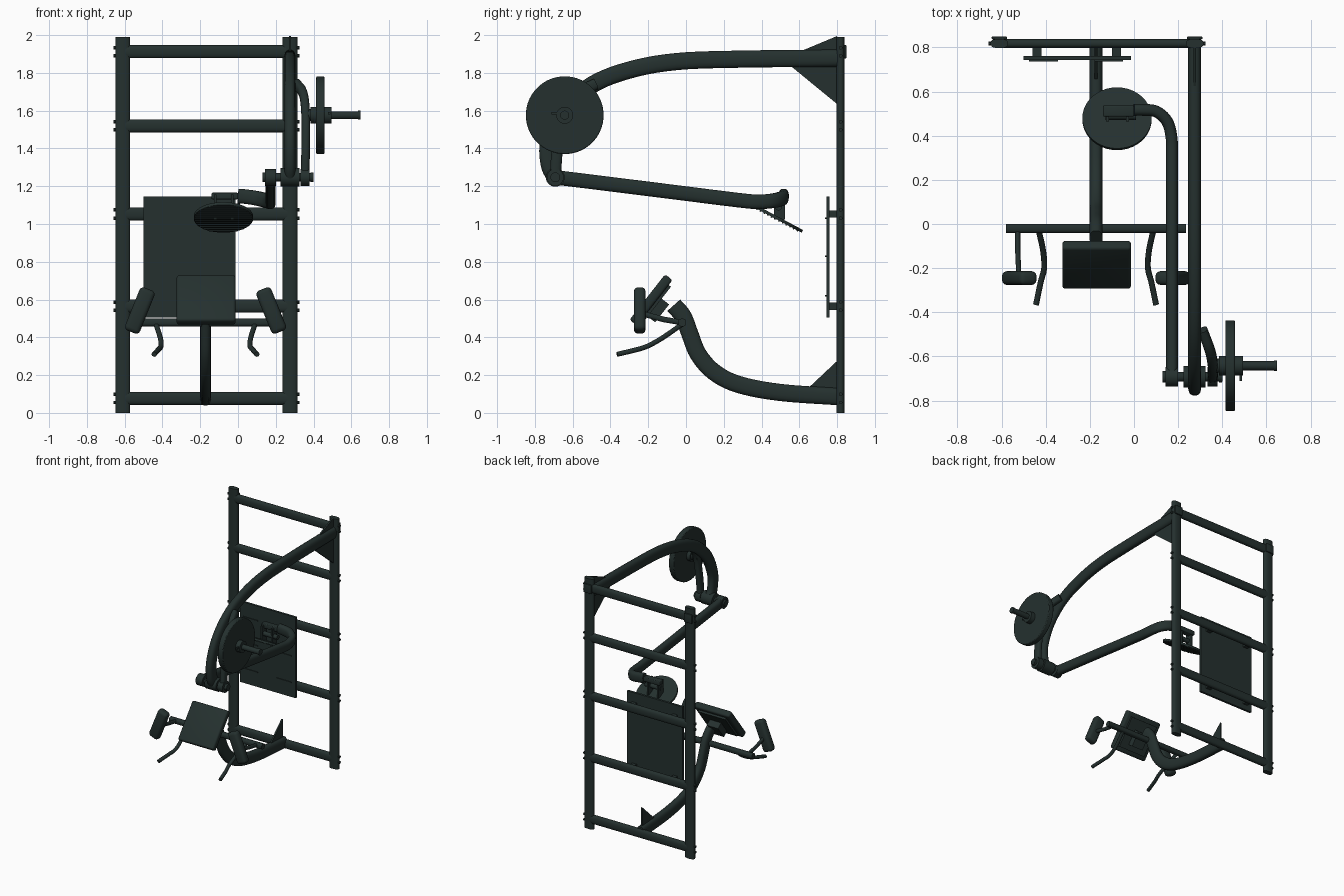
import bpy, bmesh, math
from mathutils import Vector, Matrix

if "Cube" in bpy.data.objects:
    bpy.data.objects.remove(bpy.data.objects["Cube"], do_unlink=True)

mat = bpy.data.materials.new("dark green grey")
COLOR = (0.018, 0.03, 0.028, 1)
mat.use_nodes = True
mat.diffuse_color = COLOR
mat.node_tree.nodes["Principled BSDF"].inputs["Base Color"].default_value = COLOR


def finish(name, bm, smooth=True):
    bmesh.ops.recalc_face_normals(bm, faces=bm.faces)
    mesh = bpy.data.meshes.new(name)
    bm.to_mesh(mesh)
    bm.free()
    mesh.materials.append(mat)
    ob = bpy.data.objects.new(name, mesh)
    bpy.context.collection.objects.link(ob)
    if smooth:
        bpy.ops.object.select_all(action='DESELECT')
        ob.select_set(True)
        bpy.context.view_layer.objects.active = ob
        bpy.ops.object.shade_smooth_by_angle(angle=math.radians(35))
    return ob


def spline(pts, steps):
    """Catmull-Rom curve through the points."""
    p = [Vector(q) for q in pts]
    p = [2 * p[0] - p[1]] + p + [2 * p[-1] - p[-2]]
    out = []
    for a, b, c, d in zip(p, p[1:], p[2:], p[3:]):
        for i in range(steps):
            t = i / steps
            out.append(0.5 * (2 * b + (c - a) * t + (2 * a - 5 * b + 4 * c - d) * t * t
                              + (3 * b - a - 3 * c + d) * t ** 3))
    return out + [p[-2]]


def tube(name, pts, ref, da, db, steps=1, sides=16, power=0.75):
    """Sweep an oval section; da is its size along ref, db across it."""
    path = spline(pts, steps)
    bm = bmesh.new()
    rings = []
    for i, p in enumerate(path):
        t = (path[min(i + 1, len(path) - 1)] - path[max(i - 1, 0)]).normalized()
        a = Vector(ref)
        a = (a - t * a.dot(t)).normalized()
        b = t.cross(a)
        ring = []
        for k in range(sides):
            ang = math.tau * (k + 0.5) / sides
            c, s = math.cos(ang), math.sin(ang)
            u = math.copysign(abs(c) ** power, c) * da / 2
            v = math.copysign(abs(s) ** power, s) * db / 2
            ring.append(bm.verts.new(p + a * u + b * v))
        rings.append(ring)
    for r, q in zip(rings, rings[1:]):
        for k in range(sides):
            n = (k + 1) % sides
            bm.faces.new((r[k], r[n], q[n], q[k]))
    bm.faces.new(rings[0])
    bm.faces.new(rings[-1])
    return finish(name, bm)


def rod(name, x0, x1, y, z, r, sides=24):
    """Round bar along x."""
    return tube(name, [(x0, y, z), (x1, y, z)], (0, 0, 1), 2 * r, 2 * r, sides=sides, power=1)


def box(name, size, loc, rot=None, bevel=0.0):
    bm = bmesh.new()
    bmesh.ops.create_cube(bm, size=1)
    bmesh.ops.scale(bm, vec=size, verts=bm.verts)
    if bevel:
        bmesh.ops.bevel(bm, geom=bm.edges[:], offset=bevel, segments=3, profile=0.5,
                        affect='EDGES')
    m = Matrix.Translation(loc) @ (rot or Matrix())
    bmesh.ops.transform(bm, matrix=m, verts=bm.verts)
    return finish(name, bm, bevel > 0)


def gusset(name, x, yz, thick=0.012):
    """Triangular plate in the yz plane."""
    bm = bmesh.new()
    f = bm.faces.new([bm.verts.new((x - thick / 2, y, z)) for y, z in yz])
    ext = bmesh.ops.extrude_face_region(bm, geom=[f])["geom"]
    bmesh.ops.translate(bm, vec=(thick, 0, 0),
                        verts=[v for v in ext if isinstance(v, bmesh.types.BMVert)])
    return finish(name, bm, False)


XR, XL, YF = -0.61, 0.275, 0.818
XM = -0.172            # middle of the seat unit

# Rear frame: posts, rungs and bolts
RUNGS = (1.912, 1.52, 1.053, 0.565, 0.077)
for side, x in (("right", XR), ("left", XL)):
    tube(side + "_post", [(x, YF, 0), (x, YF, 1.99)], (1, 0, 0), 0.08, 0.042)
    box(side + "_post_cap", (0.07, 0.012, 0.07), (x, 0.843, 1.912), bevel=0.004)
    out = -1 if x < 0 else 1
    for z in RUNGS:
        for dz in (-0.022, 0.022):
            rod(side + "_bolt", x + out * 0.036, x + out * 0.05, YF, z + dz, 0.01, 8)
for z in RUNGS:
    tube("rung", [(XR, YF, z), (XL, YF, z)], (0, 0, 1), 0.07, 0.042)

# Back board on stand-offs
box("back_board", (0.487, 0.018, 0.642), (-0.257, 0.752, 0.825))
for x in (-0.44, -0.08):
    for z in (1.053, 0.565):
        box("board_standoff", (0.04, 0.045, 0.038), (x, 0.78, z))
for x in (-0.41, -0.115):
    for z in (1.03, 0.83, 0.62):
        box("board_rib", (0.13, 0.008, 0.008), (x, 0.741, z))

# Fixed upper arm and its gussets
tube("upper_arm", [(XL, 0.82, 1.878), (XL, 0.3, 1.873), (XL, -0.05, 1.86), (XL, -0.3, 1.815),
                   (XL, -0.5, 1.735), (XL, -0.65, 1.6), (XL, -0.725, 1.44),
                   (XL, -0.725, 1.32), (XL, -0.695, 1.25)], (1, 0, 0), 0.06, 0.092, steps=5)
gusset("upper_gusset_low", XL, [(0.55, 1.84), (0.8, 1.84), (0.8, 1.635)])
gusset("upper_gusset_high", XL, [(0.62, 1.92), (0.8, 1.92), (0.8, 1.995)])

# Pivot
PY, PZ = -0.692, 1.247
rod("pivot_shaft", 0.13, 0.4, PY, PZ, 0.022)
rod("pivot_hub", 0.225, 0.325, PY, PZ, 0.05)
for x in (0.13, 0.385):
    rod("pivot_washer", x, x + 0.014, PY, PZ, 0.026)
rod("press_arm_hub", 0.143, 0.2, PY, PZ, 0.045)
rod("lever_hub", 0.332, 0.378, PY, PZ, 0.045)

# Weight lever, spindle and plate
tube("weight_lever", [(0.355, PY, PZ), (0.358, -0.68, 1.4), (0.358, -0.645, 1.58),
                      (0.345, -0.575, 1.69), (0.31, -0.48, 1.74)], (1, 0, 0),
     0.046, 0.06, steps=5)
WY, WZ = -0.642, 1.576
rod("weight_spindle", 0.34, 0.647, WY, WZ, 0.021)
rod("spindle_collar", 0.37, 0.39, WY, WZ, 0.032)
rod("plate_hub", 0.385, 0.495, WY, WZ, 0.045)
rod("spindle_tip", 0.635, 0.649, WY, WZ, 0.024)
plate = rod("weight_plate", 0.414, 0.458, WY, WZ, 0.206, 48)
mod = plate.modifiers.new("rounded rim", 'BEVEL')
mod.width, mod.segments = 0.006, 2
box("collar_pin", (0.012, 0.04, 0.012), (0.483, WY - 0.05, WZ + 0.01))

# Press arm
tube("press_arm", [(0.172, PY, PZ), (0.172, -0.2, 1.186), (0.172, 0.28, 1.126),
                   (0.17, 0.39, 1.118), (0.15, 0.465, 1.124), (0.1, 0.51, 1.136),
                   (0.04, 0.517, 1.145), (0.0, 0.517, 1.148)], (0, 0, 1), 0.078, 0.054, steps=5)

# Round foot plate, tilted down to the back, with grip ridges beneath
tilt = Matrix.Rotation(math.radians(-28), 4, 'X')
center = Matrix.Translation((-0.077, 0.477, 1.035)) @ tilt
bm = bmesh.new()
bmesh.ops.create_cone(bm, cap_ends=True, segments=40, radius1=0.157, radius2=0.157,
                      depth=0.016, matrix=center)
finish("round_plate", bm)
for i in range(-6, 7):
    y = i * 0.022
    box("grip_ridge", (2 * math.sqrt(0.152 ** 2 - y * y), 0.008, 0.006),
        center @ Vector((0, y, -0.01)), tilt)
box("plate_bracket", (0.14, 0.05, 0.035), (-0.07, 0.512, 1.148), bevel=0.006)
for x in (-0.12, -0.03):
    box("plate_bracket_leg", (0.014, 0.06, 0.13), (x, 0.495, 1.09))
rod("bracket_pin", -0.13, 0.01, 0.49, 1.09, 0.018)

# Seat stem and gusset
tube("seat_stem", [(XM, 0.82, 0.085), (XM, 0.5, 0.108), (XM, 0.28, 0.15), (XM, 0.15, 0.215),
                   (XM, 0.065, 0.31), (XM, 0.02, 0.42), (XM, -0.015, 0.51),
                   (XM, -0.065, 0.57)], (1, 0, 0), 0.058, 0.092, steps=5)
gusset("lower_gusset", XM, [(0.635, 0.12), (0.8, 0.11), (0.8, 0.275)])

# Seat pad with backing
lean = Matrix.Rotation(math.radians(52), 4, 'X')
seat = Matrix.Translation((-0.169, -0.185, 0.598)) @ lean
box("seat_pad", (0.312, 0.306, 0.05), seat.translation, lean, 0.014)
box("seat_backing", (0.24, 0.24, 0.016), seat @ Vector((0, 0, -0.032)), lean)
box("seat_mount", (0.1, 0.12, 0.06), seat @ Vector((0, -0.02, -0.06)), lean)

# Cross bar with a roller pad and a handle on each side
tube("cross_bar", [(XM - 0.408, -0.02, 0.478), (XM + 0.408, -0.02, 0.478)], (0, 0, 1),
     0.042, 0.042)
for side, s in (("right", -1), ("left", 1)):
    roll = Matrix.Rotation(math.radians(-22 * s), 4, 'Y')
    box(side + "_side_pad", (0.085, 0.062, 0.245), (XM + s * 0.348, -0.245, 0.542), roll, 0.022)
    tube(side + "_pad_arm", [(XM + s * 0.355, -0.02, 0.478), (XM + s * 0.355, -0.12, 0.495),
                             (XM + s * 0.35, -0.23, 0.525)], (1, 0, 0), 0.024, 0.03, power=1)
    tube(side + "_handle", [(XM + s * 0.262, -0.02, 0.47), (XM + s * 0.24, -0.12, 0.4),
                            (XM + s * 0.235, -0.2, 0.355), (XM + s * 0.25, -0.26, 0.335),
                            (XM + s * 0.272, -0.365, 0.31)], (1, 0, 0),
         0.027, 0.027, steps=3, sides=12, power=1)
